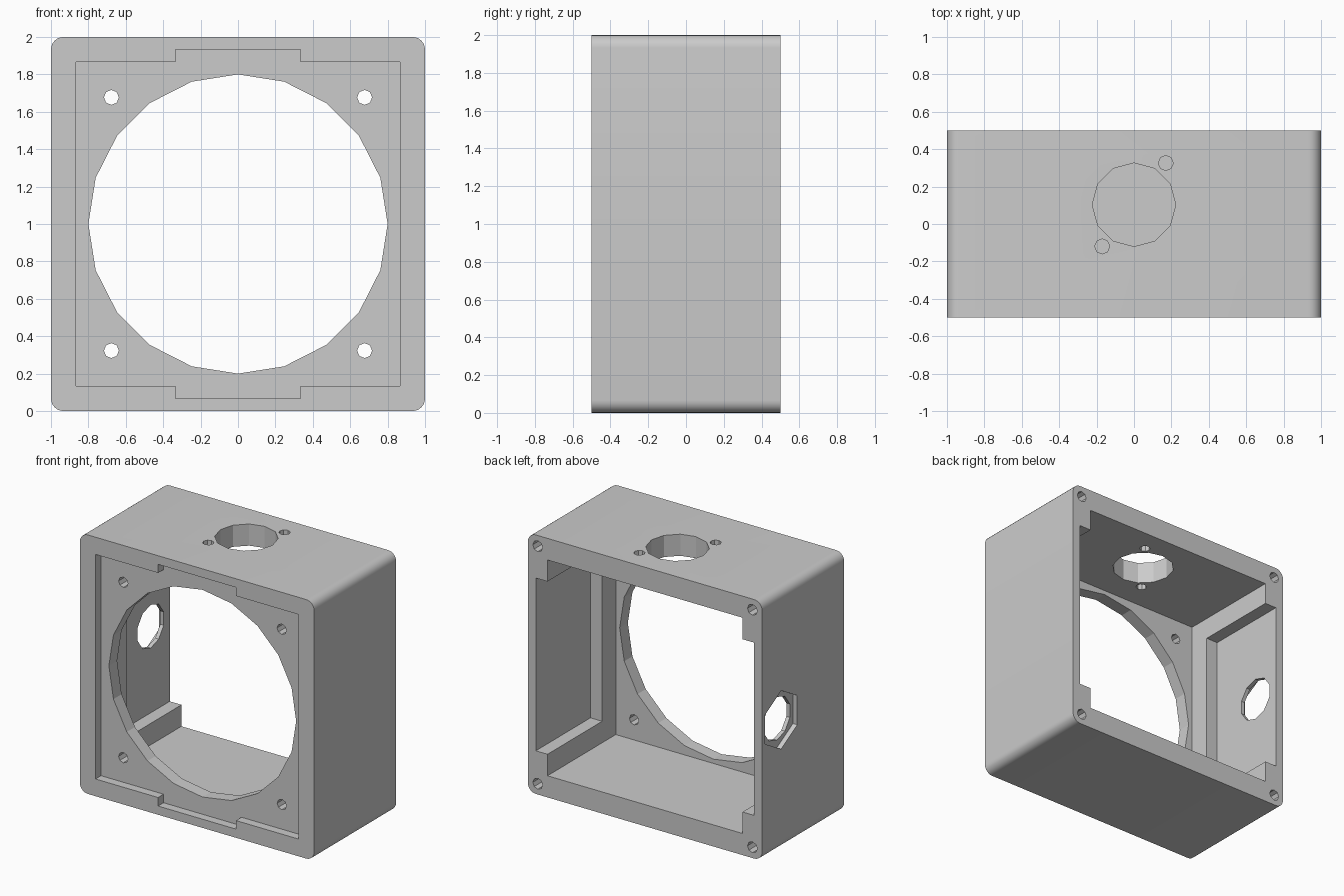
import bpy
import bmesh
from math import pi, sin, cos, radians

cube = bpy.data.objects.get("Cube")
if cube:
    bpy.data.objects.remove(cube, do_unlink=True)

# Material
gray = bpy.data.materials.new("light_gray")
gray.use_nodes = True
gray.diffuse_color = (0.6, 0.6, 0.6, 1)
gray.node_tree.nodes["Principled BSDF"].inputs["Base Color"].default_value = (0.6, 0.6, 0.6, 1)


def prism(name, outline, axis, lo, hi):
    """Extrude a 2D outline along an axis from lo to hi."""
    place = {"x": lambda a, b, t: (t, a, b),
             "y": lambda a, b, t: (a, t, b),
             "z": lambda a, b, t: (a, b, t)}[axis]
    bm = bmesh.new()
    ends = [[bm.verts.new(place(a, b, t)) for a, b in outline] for t in (lo, hi)]
    for ring in ends:
        bm.faces.new(ring)
    n = len(outline)
    for i in range(n):
        j = (i + 1) % n
        bm.faces.new((ends[0][i], ends[0][j], ends[1][j], ends[1][i]))
    bmesh.ops.recalc_face_normals(bm, faces=bm.faces)
    mesh = bpy.data.meshes.new(name)
    bm.to_mesh(mesh)
    bm.free()
    mesh.materials.append(gray)
    obj = bpy.data.objects.new(name, mesh)
    bpy.context.collection.objects.link(obj)
    return obj


def circle(a, b, r, sides, phase=0.0):
    return [(a + r * cos(phase + 2 * pi * i / sides),
             b + r * sin(phase + 2 * pi * i / sides)) for i in range(sides)]


def rect(w, h):
    return [(-w, 1 - h), (w, 1 - h), (w, 1 + h), (-w, 1 + h)]


def rounded_square(half, r, steps):
    pts = []
    for k, (sx, sz) in enumerate(((1, 1), (-1, 1), (-1, -1), (1, -1))):
        for i in range(steps + 1):
            t = pi / 2 * (k + i / steps)
            pts.append((sx * (half - r) + r * cos(t), 1 + sz * (half - r) + r * sin(t)))
    return pts


def tabbed_square(half, tab, reach):
    right = [(tab, -reach), (tab, -half), (half, -half),
             (half, half), (tab, half), (tab, reach)]
    left = [(-a, -b) for a, b in right]
    return [(a, 1 + b) for a, b in right + left]


# Outer housing
housing = prism("housing", rounded_square(1, 0.067, 6), "y", -0.5, 0.5)

# Front recess, rear cavity, side pockets and main opening
cutters = [
    prism("front_recess", tabbed_square(0.867, 0.333, 0.933), "y", -0.6, -0.433),
    prism("rear_cavity", rect(0.833, 0.833), "y", -0.333, 0.6),
    prism("side_pockets", rect(0.933, 0.667), "y", -0.167, 0.6),
    prism("main_opening", circle(0, 1, 0.8, 20), "y", -0.6, -0.2),
]

# Plate holes in front, blind screw holes in the rear corners
for sx in (-1, 1):
    for sz in (-1, 1):
        cutters.append(prism("plate_hole", circle(sx * 0.677, 1 + sz * 0.677, 0.04, 8),
                             "y", -0.6, -0.2))
        cutters.append(prism("corner_hole", circle(sx * 0.917, 1 + sz * 0.917, 0.042, 8),
                             "y", 0.17, 0.6))

# Top port with two screw holes
cutters.append(prism("top_port", circle(0, 0.103, 0.223, 12), "z", 1.7, 2.1))
for s in (-1, 1):
    cutters.append(prism("top_hole", circle(s * 0.17, 0.103 + s * 0.223, 0.04, 8),
                         "z", 1.7, 2.1))

# Side port with a hexagonal nut seat
cutters.append(prism("nut_seat", circle(0.267, 1, 0.226, 6, pi / 2), "x", -1.1, -0.963))
cutters.append(prism("side_port", circle(0.267, 1, 0.167, 10, pi / 2), "x", -1.1, -0.8))

# Cut everything and tidy up
bpy.ops.object.select_all(action="DESELECT")
housing.select_set(True)
bpy.context.view_layer.objects.active = housing
for cutter in cutters:
    cutter.hide_render = True
    mod = housing.modifiers.new("cut", "BOOLEAN")
    mod.operation = "DIFFERENCE"
    mod.solver = "EXACT"
    mod.object = cutter
    bpy.ops.object.modifier_apply(modifier=mod.name)
for cutter in cutters:
    bpy.data.objects.remove(cutter, do_unlink=True)

bpy.ops.object.shade_smooth_by_angle(angle=radians(17))
